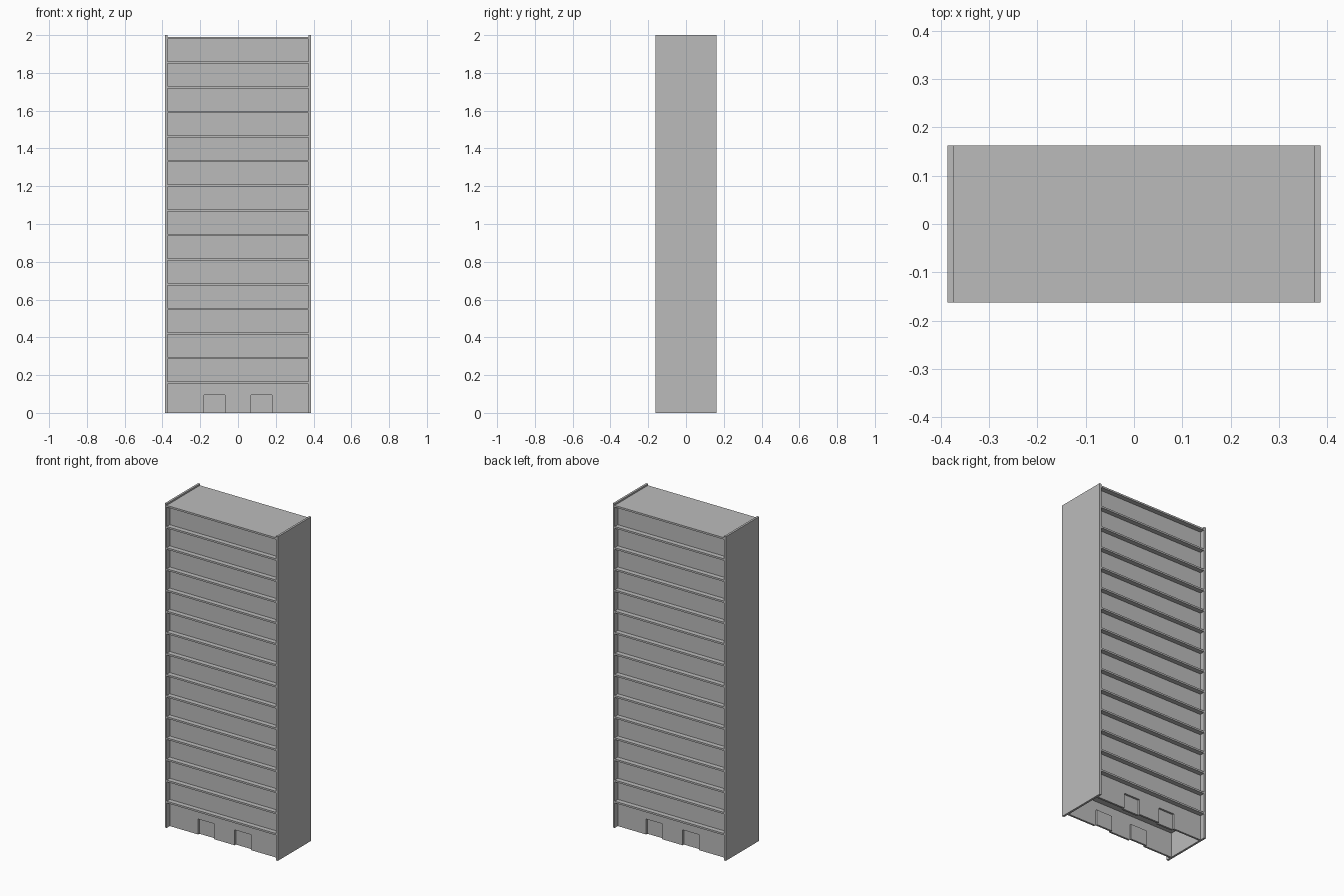
import bpy
import bmesh

cube = bpy.data.objects.get("Cube")
if cube:
    bpy.data.objects.remove(cube, do_unlink=True)

# Overall sizes
HALF_W, HALF_D, HEIGHT = 0.386, 0.162, 2.0
SIDE = 0.013            # side board thickness
BOARD = 0.011           # shelf thickness
WALL = 0.012            # panel thickness
FACE = HALF_D - 0.03    # distance of the panel faces from the centre
INNER = HALF_W - SIDE
FIRST_TOP, LAST_TOP, SHELVES = 0.165, 1.99, 15
STEP = (LAST_TOP - FIRST_TOP) / (SHELVES - 1)
NOTCH_IN, NOTCH_OUT, NOTCH_TOP = 0.07, 0.18, 0.095

grey = bpy.data.materials.new("plain grey")
grey.use_nodes = True
grey.diffuse_color = (0.5, 0.5, 0.5, 1)
grey.node_tree.nodes["Principled BSDF"].inputs["Base Color"].default_value = (0.5, 0.5, 0.5, 1)


def finish(name, bm):
    bmesh.ops.recalc_face_normals(bm, faces=bm.faces)
    mesh = bpy.data.meshes.new(name)
    bm.to_mesh(mesh)
    bm.free()
    mesh.materials.append(grey)
    obj = bpy.data.objects.new(name, mesh)
    bpy.context.collection.objects.link(obj)
    return obj


def box(name, low, high):
    bm = bmesh.new()
    bmesh.ops.create_cube(bm, size=1)
    for v in bm.verts:
        v.co = [high[i] if v.co[i] > 0 else low[i] for i in range(3)]
    return finish(name, bm)


def upright_panel(name, outline, y, depth):
    """Extrude an x-z outline along y."""
    bm = bmesh.new()
    face = bm.faces.new([bm.verts.new((x, y, z)) for x, z in outline])
    moved = bmesh.ops.extrude_face_region(bm, geom=[face])["geom"]
    verts = [v for v in moved if isinstance(v, bmesh.types.BMVert)]
    bmesh.ops.translate(bm, verts=verts, vec=(0, depth, 0))
    return finish(name, bm)


# Side boards
for name, s in (("left", 1), ("right", -1)):
    xs = sorted((s * INNER, s * HALF_W))
    box(name + "_side", (xs[0], -HALF_D, 0), (xs[1], HALF_D, HEIGHT))

# Shelves, the last one closing the top
tops = [FIRST_TOP + i * STEP for i in range(SHELVES)]
for i, top in enumerate(tops):
    name = "top_board" if i == SHELVES - 1 else f"shelf_{i + 1}"
    box(name, (-INNER, -HALF_D, top - BOARD), (INNER, HALF_D, top))

# Front and back panels between shelves, and the notched plinth
kick_top = FIRST_TOP - BOARD
half = [(INNER, kick_top), (INNER, 0), (NOTCH_OUT, 0), (NOTCH_OUT, NOTCH_TOP),
        (NOTCH_IN, NOTCH_TOP), (NOTCH_IN, 0)]
outline = half + [(-x, z) for x, z in reversed(half)]
for side, s in (("front", -1), ("back", 1)):
    ys = sorted((s * FACE, s * (FACE - WALL)))
    for i in range(SHELVES - 1):
        box(f"{side}_panel_{i + 1}", (-INNER, ys[0], tops[i]),
            (INNER, ys[1], tops[i + 1] - BOARD))
    upright_panel(side + "_plinth", outline, s * FACE, -s * WALL)
    # Set-back plates filling the notches
    ps = sorted((s * (FACE - WALL), s * (FACE - 2 * WALL)))
    for hand, t in (("left", 1), ("right", -1)):
        xs = sorted((t * NOTCH_IN, t * NOTCH_OUT))
        box(f"{side}_{hand}_inset", (xs[0], ps[0], 0), (xs[1], ps[1], NOTCH_TOP))
